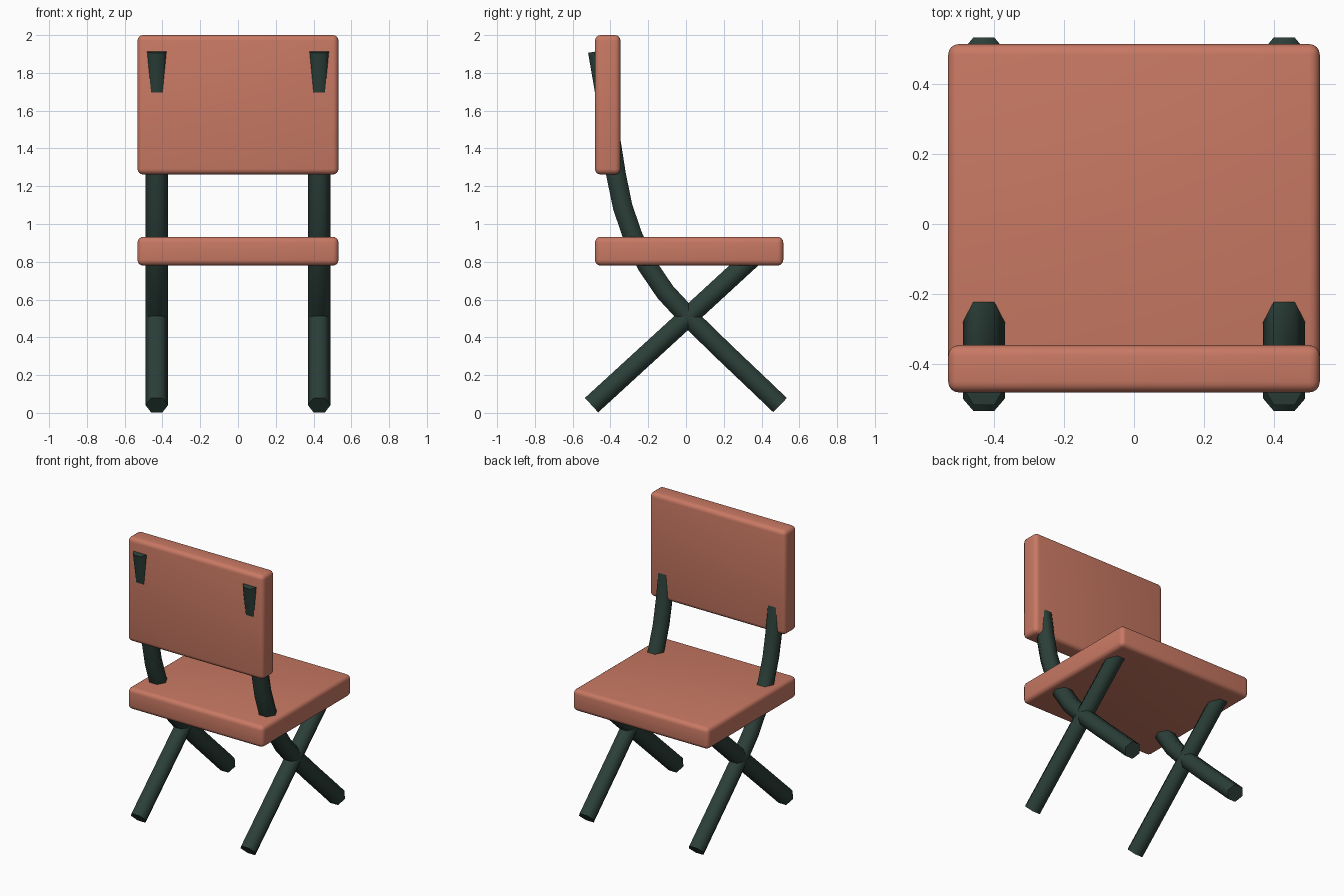
import bpy, bmesh, math
from mathutils import Vector

if "Cube" in bpy.data.objects:
    bpy.data.objects.remove(bpy.data.objects["Cube"])


def material(name, color):
    m = bpy.data.materials.new(name)
    m.diffuse_color = color
    m.use_nodes = True
    m.node_tree.nodes["Principled BSDF"].inputs["Base Color"].default_value = m.diffuse_color
    return m


coral = material("coral", (0.58, 0.19, 0.125, 1))
dark = material("dark green", (0.025, 0.05, 0.04, 1))


def finish(obj, mat, angle):
    obj.data.materials.append(mat)
    bpy.ops.object.select_all(action='DESELECT')
    obj.select_set(True)
    bpy.context.view_layer.objects.active = obj
    bpy.ops.object.shade_smooth_by_angle(angle=math.radians(angle))


def board(name, lo, hi, bevel):
    """Box between two corners with rounded edges."""
    lo, hi = Vector(lo), Vector(hi)
    bpy.ops.mesh.primitive_cube_add(size=1, location=(lo + hi) / 2)
    obj = bpy.context.object
    obj.name = name
    obj.scale = hi - lo
    bpy.ops.object.transform_apply(location=False, rotation=False, scale=True)
    mod = obj.modifiers.new("rounded", 'BEVEL')
    mod.width, mod.segments = bevel, 4
    bpy.ops.object.modifier_apply(modifier=mod.name)
    finish(obj, coral, 40)


def leg_pair(name, path, x=0.43, r=0.06, sides=6):
    """Six-sided tube along a (y, z) path, mirrored across x = 0."""
    pts = [Vector((x, y, z)) for y, z in path]
    bm = bmesh.new()
    rings = []
    for i, p in enumerate(pts):
        t = (pts[min(i + 1, len(pts) - 1)] - pts[max(i - 1, 0)]).normalized()
        side = Vector((1, 0, 0))
        up = t.cross(side)
        angles = [math.tau * k / sides for k in range(sides)]
        rings.append([bm.verts.new(p + r * (math.cos(a) * side + math.sin(a) * up))
                      for a in angles])
    for a, b in zip(rings, rings[1:]):
        for k in range(sides):
            n = (k + 1) % sides
            bm.faces.new((a[k], a[n], b[n], b[k]))
    bm.faces.new(rings[0])
    bm.faces.new(rings[-1])
    bmesh.ops.recalc_face_normals(bm, faces=bm.faces)
    mesh = bpy.data.meshes.new(name)
    bm.to_mesh(mesh)
    bm.free()
    obj = bpy.data.objects.new(name, mesh)
    bpy.context.collection.objects.link(obj)
    obj.modifiers.new("mirror", 'MIRROR')
    finish(obj, dark, 65)


# Seat and backrest boards
board("seat", (-0.532, -0.482, 0.78), (0.532, 0.515, 0.932), 0.03)
board("backrest", (-0.532, -0.482, 1.262), (0.532, -0.347, 2.0), 0.03)

# Straight legs, from the front feet up into the seat
leg_pair("straight_leg", [(-0.50, 0.041), (0.01, 0.508), (0.36, 0.83)])

# Curved legs, from the rear feet up through the seat and the backrest
leg_pair("curved_leg", [
    (0.498, 0.041), (0.40, 0.135), (0.20, 0.325), (0.01, 0.51),
    (-0.11, 0.64), (-0.205, 0.78), (-0.28, 0.93), (-0.335, 1.09),
    (-0.37, 1.26), (-0.40, 1.45), (-0.43, 1.70), (-0.467, 1.915)])
